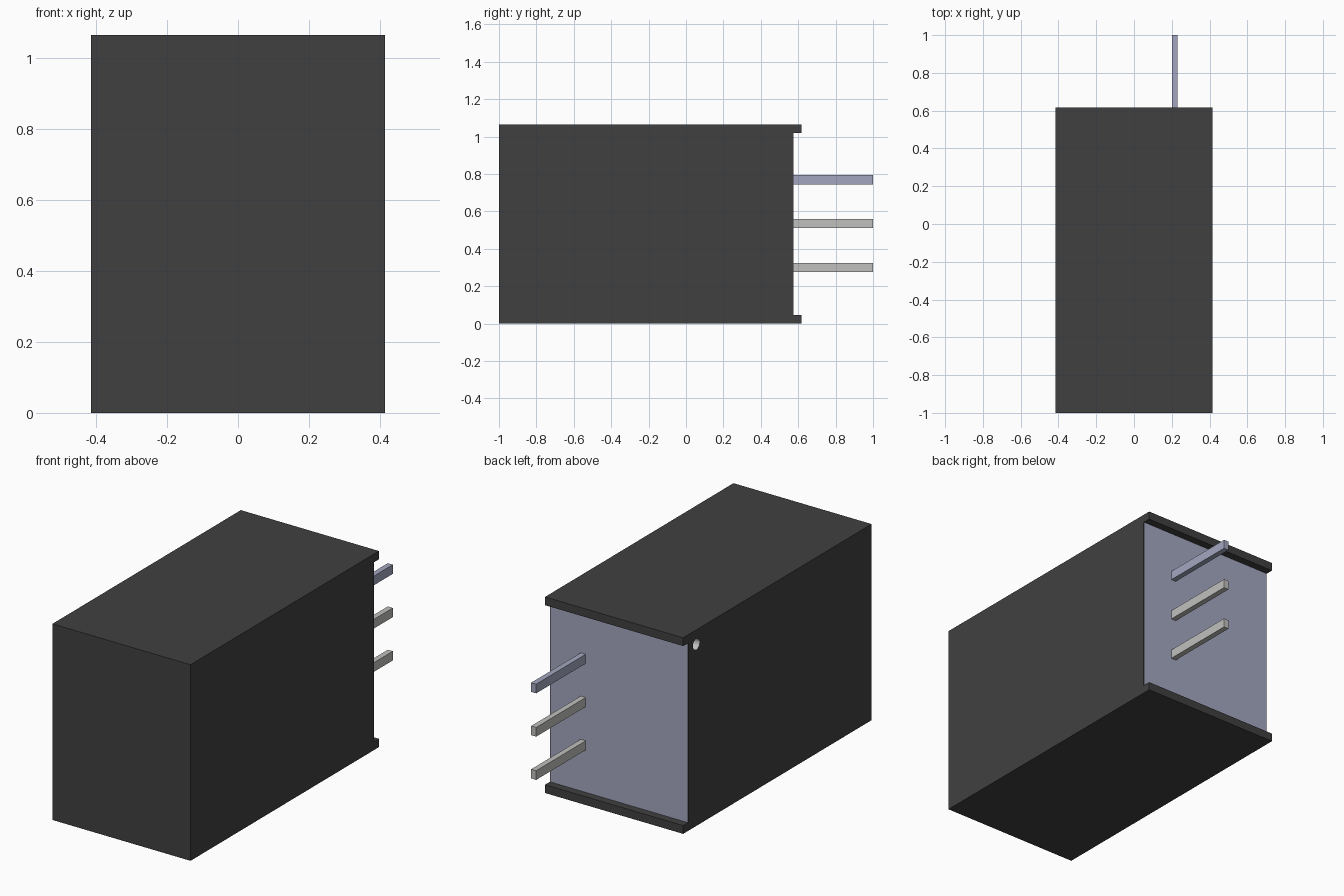
import bpy
import bmesh
import math
from mathutils import Matrix

cube = bpy.data.objects.get("Cube")
if cube:
    bpy.data.objects.remove(cube, do_unlink=True)


def material(name, rgb):
    m = bpy.data.materials.new(name)
    m.use_nodes = True
    m.diffuse_color = (*rgb, 1)
    m.node_tree.nodes["Principled BSDF"].inputs["Base Color"].default_value = (*rgb, 1)
    return m


BLACK = material("black plastic", (0.051, 0.051, 0.051))
BLUE = material("blue grey resin", (0.37, 0.39, 0.53))
SILVER = material("silver metal", (0.53, 0.53, 0.52))


def add_object(name, bm, *mats):
    bmesh.ops.recalc_face_normals(bm, faces=bm.faces)
    mesh = bpy.data.meshes.new(name)
    bm.to_mesh(mesh)
    bm.free()
    for m in mats:
        mesh.materials.append(m)
    obj = bpy.data.objects.new(name, mesh)
    bpy.context.collection.objects.link(obj)
    return obj


def box(name, lo, hi, *mats):
    bm = bmesh.new()
    size = [b - a for a, b in zip(lo, hi)]
    mid = [(a + b) / 2 for a, b in zip(lo, hi)]
    bmesh.ops.create_cube(bm, size=1, matrix=Matrix.Translation(mid) @ Matrix.Diagonal((*size, 1)))
    return add_object(name, bm, *mats)


W, H = 0.415, 1.065           # half width, height
BACK, LIP = 0.573, 0.617      # back face and lip end along y
T = 0.045                     # lip thickness

# Housing: side profile with a lip at top and bottom, extruded across x
profile = [(-1, 0), (LIP, 0), (LIP, T), (BACK, T),
           (BACK, H - T), (LIP, H - T), (LIP, H), (-1, H)]
bm = bmesh.new()
face = bm.faces.new([bm.verts.new((-W, y, z)) for y, z in profile])
ext = bmesh.ops.extrude_face_region(bm, geom=[face])
bmesh.ops.translate(bm, vec=(2 * W, 0, 0),
                    verts=[v for v in ext["geom"] if isinstance(v, bmesh.types.BMVert)])
housing = add_object("housing", bm, BLACK, SILVER)

# Small vent hole in one side, near the upper back corner
bm = bmesh.new()
bmesh.ops.create_cone(bm, cap_ends=True, segments=24, radius1=0.03, radius2=0.03, depth=0.08,
                      matrix=Matrix.Translation((-W, 0.504, 0.987))
                      @ Matrix.Rotation(math.pi / 2, 4, "Y"))
for f in bm.faces:
    f.material_index = 1
cutter = add_object("vent_cutter", bm, BLACK, SILVER)
cutter.hide_render = True
mod = housing.modifiers.new("vent", "BOOLEAN")
mod.operation = "DIFFERENCE"
mod.solver = "EXACT"
mod.object = cutter
bpy.context.view_layer.objects.active = housing
bpy.ops.object.modifier_apply(modifier=mod.name)
bpy.data.objects.remove(cutter, do_unlink=True)

# Sealing panel between the lips
box("back_panel", (-W + 0.004, BACK - 0.004, T), (W - 0.004, BACK + 0.002, H - T), BLUE)

# Three terminal pins in a column
for name, z, mat in (("lower_pin", 0.30, SILVER), ("middle_pin", 0.535, SILVER),
                     ("upper_pin", 0.77, BLUE)):
    box(name, (0.2, BACK - 0.002, z - 0.025), (0.23, 1, z + 0.025), mat)
